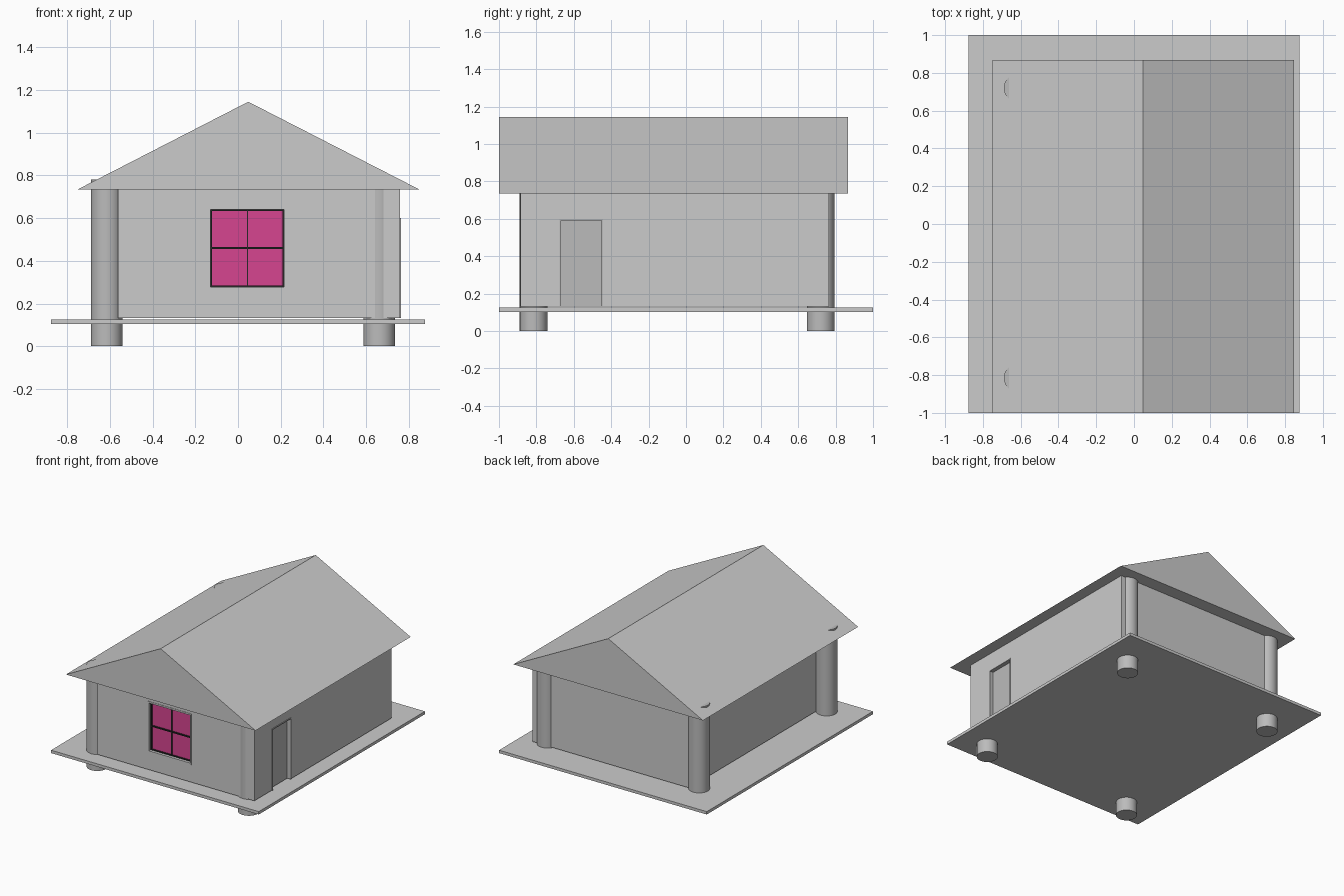
import bpy, math

if "Cube" in bpy.data.objects:
    bpy.data.objects.remove(bpy.data.objects["Cube"])


def material(name, rgb):
    m = bpy.data.materials.new(name)
    m.diffuse_color = (*rgb, 1)
    m.use_nodes = True
    m.node_tree.nodes["Principled BSDF"].inputs["Base Color"].default_value = m.diffuse_color
    return m


crimson = material("crimson_glass", (0.67, 0.06, 0.28))
black = material("black_paint", (0.02, 0.02, 0.02))
dark = material("dark_grey", (0.5, 0.5, 0.5))


def box(name, x, y, z, mat=None):
    """Box from (min, max) pairs on each axis."""
    bpy.ops.mesh.primitive_cube_add(size=1, location=[sum(a) / 2 for a in (x, y, z)])
    o = bpy.context.object
    o.name = name
    o.scale = [a[1] - a[0] for a in (x, y, z)]
    bpy.ops.object.transform_apply(location=False, rotation=False, scale=True)
    if mat:
        o.data.materials.append(mat)
    return o


def cut(target, cutter):
    mod = target.modifiers.new("opening", 'BOOLEAN')
    mod.operation, mod.object, mod.solver = 'DIFFERENCE', cutter, 'EXACT'
    bpy.context.view_layer.objects.active = target
    bpy.ops.object.modifier_apply(modifier=mod.name)
    bpy.data.objects.remove(cutter)


# Floor slab
box("floor_slab", (-0.875, 0.875), (-1, 1), (0.103, 0.125))

# House body with recesses for window and door
body = box("house_body", (-0.562, 0.758), (-0.886, 0.765), (0.132, 0.737))
cut(body, box("window_cutter", (-0.128, 0.222), (-1, -0.85), (0.275, 0.645)))
cut(body, box("door_cutter", (0.725, 0.9), (-0.675, -0.445), (0.1, 0.6)))

# Gabled roof prism
y0, y1 = -1, 0.867
profile = [(-0.75, 0.735), (0.848, 0.735), (0.048, 1.145)]
verts = [(x, y, z) for y in (y0, y1) for x, z in profile]
faces = [(0, 1, 2), (5, 4, 3), (0, 3, 4, 1), (1, 4, 5, 2), (2, 5, 3, 0)]
mesh = bpy.data.meshes.new("roof")
mesh.from_pydata(verts, [], faces)
bpy.context.collection.objects.link(bpy.data.objects.new("roof", mesh))

# Round posts running from the ground through the slab to the eaves
for side, x in (("left", -0.615), ("right", 0.662)):
    for end, y in (("front", -0.815), ("back", 0.72)):
        bpy.ops.mesh.primitive_cylinder_add(vertices=32, radius=0.074, depth=0.78,
                                            location=(x, y, 0.39))
        post = bpy.context.object
        post.name = f"{end}_{side}_post"
        post.data.materials.append(dark)
        bpy.ops.object.shade_smooth_by_angle(angle=math.radians(40))


def frame(name, x, z, y, w, mat=None):
    """Rectangular frame in the front wall made from four bars."""
    box(name + "_left", (x[0], x[0] + w), y, z, mat)
    box(name + "_right", (x[1] - w, x[1]), y, z, mat)
    inner = (x[0] + w, x[1] - w)
    box(name + "_bottom", inner, y, (z[0], z[0] + w), mat)
    box(name + "_top", inner, y, (z[1] - w, z[1]), mat)


# Window: grey casing, black sash with cross bars, crimson glass
frame("window_casing", (-0.14, 0.228), (0.265, 0.653), (-0.889, -0.85), 0.012)
frame("window_sash", (-0.128, 0.216), (0.277, 0.641), (-0.868, -0.85), 0.007, black)
box("window_upright", (0.041, 0.047), (-0.864, -0.85), (0.277, 0.641), black)
box("window_crossbar", (-0.128, 0.216), (-0.868, -0.85), (0.455, 0.464), black)
box("window_glass", (-0.128, 0.222), (-0.858, -0.85), (0.275, 0.645), crimson)

# Door: recessed panel and thin frame
box("door_panel", (0.725, 0.732), (-0.675, -0.445), (0.132, 0.6), dark)
for n, y in (("front", (-0.675, -0.667)), ("back", (-0.453, -0.445))):
    box(f"door_jamb_{n}", (0.725, 0.763), y, (0.132, 0.6), dark)
box("door_lintel", (0.725, 0.763), (-0.667, -0.453), (0.592, 0.6), dark)
